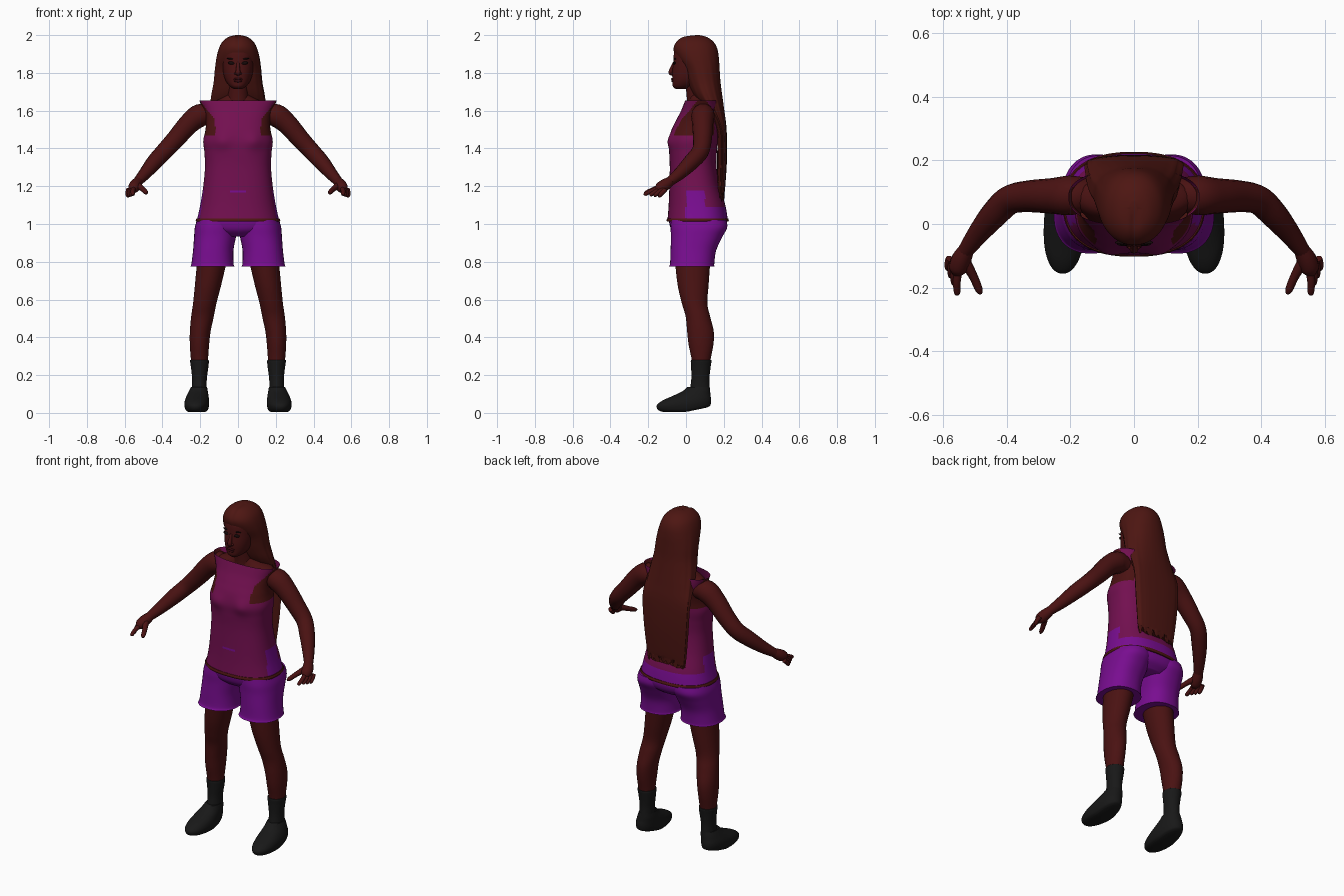
import bpy, bmesh, math, random
from mathutils import Vector

random.seed(4)
if "Cube" in bpy.data.objects:
    bpy.data.objects.remove(bpy.data.objects["Cube"])


def material(name, r, g, b):
    m = bpy.data.materials.new(name)
    m.diffuse_color = (r, g, b, 1)
    m.use_nodes = True
    m.node_tree.nodes["Principled BSDF"].inputs["Base Color"].default_value = (r, g, b, 1)
    return m


SKIN = material("skin", .068, .006, .006)
HAIR = material("dark red hair", .075, .008, .006)
PINK = material("magenta cloth", .17, .005, .08)
PURPLE = material("purple cloth", .19, .004, .28)
BLACK = material("black leather", .009, .009, .009)
DARK = material("eye dark", .008, .003, .003)
LIP = material("lip red", .05, .004, .006)


def finish(ob, angle=50):
    bpy.ops.object.select_all(action='DESELECT')
    ob.select_set(True)
    bpy.context.view_layer.objects.active = ob
    bpy.ops.object.shade_smooth_by_angle(angle=math.radians(angle))
    return ob


def smooth_rows(rows, k):
    """Catmull-Rom interpolation through the section rows."""
    out = []
    for i in range(len(rows) - 1):
        a, b, c, d = (rows[min(max(i + o, 0), len(rows) - 1)] for o in (-1, 0, 1, 2))
        for j in range(k):
            t = j / k
            out.append([(2 * q + (r - p) * t + (2 * p - 5 * q + 4 * r - s) * t * t
                         + (3 * q - p - 3 * r + s) * t ** 3) / 2
                        for p, q, r, s in zip(a, b, c, d)])
    return out + [list(rows[-1])]


def loft(name, rows, mats, n=40, k=5, power=2, caps=True, shape=None, rule=None):
    """Stack rounded sections; each row is z, centre x, front y, back y, half width."""
    bm = bmesh.new()
    rings = []
    for z, cx, y0, y1, rx in smooth_rows(rows, k):
        ring = []
        for i in range(n):
            a = 2 * math.pi * (i + .5) / n
            c, s = math.cos(a), math.sin(a)
            e = 2 / power
            p = Vector((cx + rx * math.copysign(abs(c) ** e, c),
                        (y0 + y1) / 2 + (y1 - y0) / 2 * math.copysign(abs(s) ** e, s), z))
            ring.append(bm.verts.new(shape(p, a) if shape else p))
        rings.append(ring)
    for lo, hi in zip(rings, rings[1:]):
        for i in range(n):
            j = (i + 1) % n
            bm.faces.new((lo[i], lo[j], hi[j], hi[i]))
    if caps:
        bm.faces.new(rings[0][::-1])
        bm.faces.new(rings[-1])
    if rule:
        for f in bm.faces:
            f.material_index = rule(f.calc_center_median())
    bmesh.ops.recalc_face_normals(bm, faces=bm.faces)
    me = bpy.data.meshes.new(name)
    bm.to_mesh(me)
    bm.free()
    for m in mats:
        me.materials.append(m)
    ob = bpy.data.objects.new(name, me)
    bpy.context.collection.objects.link(ob)
    return finish(ob)


def tube(name, points, mat):
    """Round limb; each point is x, y, z, radius."""
    cu = bpy.data.curves.new(name, 'CURVE')
    cu.dimensions = '3D'
    cu.bevel_depth = 1
    cu.bevel_resolution = 5
    cu.use_fill_caps = True
    pts = smooth_rows(points, 5)
    sp = cu.splines.new('POLY')
    sp.points.add(len(pts) - 1)
    for q, (x, y, z, r) in zip(sp.points, pts):
        q.co = (x, y, z, 1)
        q.radius = r
    cu.materials.append(mat)
    ob = bpy.data.objects.new(name, cu)
    bpy.context.collection.objects.link(ob)
    finish_select = [o.select_set(False) for o in bpy.context.selected_objects]
    ob.select_set(True)
    bpy.context.view_layer.objects.active = ob
    bpy.ops.object.convert(target='MESH')
    return finish(bpy.context.object)


def ball(name, loc, size, mat, tilt=0):
    bpy.ops.mesh.primitive_uv_sphere_add(segments=16, ring_count=10, location=loc, rotation=(0, tilt, 0))
    ob = bpy.context.object
    ob.name = name
    ob.scale = size
    ob.data.materials.append(mat)
    return finish(ob, 180)


# Head, neck and shoulders
loft("head", [(1.715, 0, -.055, .0, .022), (1.73, 0, -.07, .05, .045), (1.76, 0, -.072, .09, .066),
              (1.8, 0, -.073, .12, .078), (1.85, 0, -.068, .14, .085), (1.91, 0, -.062, .14, .084),
              (1.95, 0, -.035, .12, .07), (1.975, 0, .01, .09, .03)], [SKIN], power=2.2)
loft("neck", [(1.56, 0, .0, .13, .07), (1.65, 0, .005, .13, .058), (1.76, 0, -.005, .11, .055)], [SKIN])
loft("shoulders", [(1.4, 0, -.05, .15, .15), (1.52, 0, -.04, .16, .16), (1.6, 0, -.005, .16, .185),
                   (1.635, 0, .01, .155, .165), (1.66, 0, .015, .14, .1), (1.69, 0, .02, .13, .055)], [SKIN])
tube("nose", [(0, -.062, 1.855, .008), (0, -.074, 1.825, .01), (0, -.08, 1.803, .013),
              (0, -.07, 1.792, .01)], SKIN)
ball("upper_lip", (0, -.071, 1.768), (.025, .008, .006), LIP)
ball("lower_lip", (0, -.07, 1.757), (.021, .008, .007), LIP)
for s, side in ((1, "left_"), (-1, "right_")):
    ball(side + "eye", (s * .035, -.062, 1.852), (.019, .007, .008), DARK, s * -.1)
    ball(side + "brow", (s * .037, -.058, 1.874), (.023, .006, .004), DARK, s * -.1)
    ball(side + "nostril_wing", (s * .012, -.072, 1.798), (.008, .009, .007), SKIN)


# Long straight hair with fine strands and an uneven lower edge
def strands(p, a):
    fall = min(1, max(0, (1.95 - p.z) * 3))
    w = 1 + .018 * fall * math.sin(a * 14) + .01 * fall * math.sin(a * 23 + 1)
    p.x *= w
    if p.z > 1.88 and p.y < .05:
        p.z -= .006 * math.exp(-(p.x / .012) ** 2)
    if p.z < 1.16:
        p.z += random.uniform(-.02, .035)
    return p


loft("hair", [(1.135, 0, .17, .2, .12), (1.2, 0, .165, .208, .13), (1.35, 0, .165, .217, .145),
              (1.5, 0, .16, .215, .153), (1.6, 0, .1, .203, .148), (1.68, 0, .04, .192, .14),
              (1.75, 0, .008, .183, .128), (1.82, 0, -.015, .178, .122), (1.88, 0, -.05, .174, .114),
              (1.93, 0, -.066, .165, .101), (1.965, 0, -.052, .145, .082), (1.99, 0, -.02, .11, .05),
              (2.0, 0, .03, .07, .012)], [HAIR], n=72, power=2.15, shape=strands)


# Sleeveless top: cloth, armholes and shorts showing under its cut hem
def bust(p, a):
    if p.y < .03:
        p.y -= .014 * math.exp(-((abs(p.x) - .085) / .045) ** 2 - ((p.z - 1.44) / .045) ** 2)
    return p


def top_colours(c):
    x = abs(c.x)
    if 1.465 < c.z < 1.65 and -.2 < c.y < .15 and x > .12 + max(0, c.z - 1.55) * .8:
        return 1
    if c.y > 0 and c.z < (1.18 if c.y < .1 else 1.09):
        return 2
    if c.y < 0 and x < .035 and 1.163 < c.z < 1.178:
        return 2
    return 0


loft("sleeveless_top", [(1.02, 0, -.098, .222, .218), (1.1, 0, -.092, .208, .2), (1.2, 0, -.088, .178, .184),
                        (1.3, 0, -.086, .162, .175), (1.38, 0, -.089, .163, .178), (1.44, 0, -.09, .168, .184),
                        (1.5, 0, -.076, .174, .172), (1.55, 0, -.052, .18, .17), (1.6, 0, -.026, .182, .182),
                        (1.655, 0, -.004, .172, .206)],
     [PINK, SKIN, PURPLE], n=96, k=9, power=2.4, caps=False, shape=bust, rule=top_colours)
loft("hem_band", [(1.012, 0, -.101, .224, .221), (1.02, 0, -.103, .227, .224), (1.03, 0, -.1, .223, .22)],
     [HAIR], n=64, power=2.4)
loft("shorts_seat", [(.935, 0, -.04, .17, .11), (.965, 0, -.075, .205, .19), (1.0, 0, -.088, .218, .221),
                     (1.03, 0, -.09, .215, .212)], [PURPLE], n=48, power=2.4)

# Limbs, made once for each side
for s, side in ((1, "left_"), (-1, "right_")):
    loft(side + "shorts_leg", [(.775, s * .135, -.093, .152, .117), (.79, s * .135, -.085, .15, .112),
                               (.86, s * .131, -.082, .16, .107), (.93, s * .122, -.08, .192, .111),
                               (.98, s * .117, -.082, .218, .112), (1.02, s * .11, -.08, .215, .108)],
         [PURPLE], power=2.3)
    loft(side + "leg", [(.2, s * .202, .035, .122, .036), (.28, s * .204, .03, .13, .045),
                        (.36, s * .204, .014, .145, .051), (.43, s * .2, .006, .147, .055),
                        (.51, s * .188, -.002, .128, .06), (.58, s * .176, -.022, .113, .062),
                        (.68, s * .158, -.045, .12, .07), (.82, s * .135, -.06, .13, .08)], [SKIN])
    loft(side + "sock", [(.12, s * .205, .02, .127, .04), (.18, s * .204, .028, .124, .039),
                         (.24, s * .203, .027, .13, .046), (.275, s * .204, .025, .135, .05),
                         (.28, s * .204, .03, .13, .045)], [BLACK])

    def sole_lift(p, a):
        p.z += max(0, p.y) * .22 * max(0, 1 - p.z / .1)
        p.x += s * .02 * max(0, -p.y) * 2
        return p

    loft(side + "shoe", [(.005, s * .218, -.12, .11, .045), (.015, s * .218, -.148, .128, .058),
                         (.04, s * .218, -.155, .133, .065), (.065, s * .217, -.125, .133, .064),
                         (.09, s * .214, -.07, .13, .058), (.115, s * .21, -.018, .128, .05),
                         (.138, s * .206, .008, .125, .042)], [BLACK], power=2.2, shape=sole_lift)
    tube(side + "arm", [(s * .14, .095, 1.575, .05), (s * .2, .09, 1.575, .062), (s * .26, .088, 1.53, .056),
                        (s * .33, .087, 1.45, .05), (s * .39, .076, 1.385, .046), (s * .44, .03, 1.33, .043),
                        (s * .49, -.03, 1.27, .034), (s * .53, -.085, 1.225, .025)], SKIN)
    tube(side + "palm", [(s * .525, -.078, 1.23, .024), (s * .542, -.11, 1.208, .031),
                         (s * .553, -.14, 1.19, .029), (s * .558, -.158, 1.18, .014)], SKIN)
    tube(side + "thumb", [(s * .53, -.12, 1.205, .018), (s * .505, -.165, 1.185, .014),
                          (s * .488, -.205, 1.168, .012), (s * .482, -.22, 1.163, .005)], SKIN)
    # Index finger reaches forward, the others curl under
    for i, finger in enumerate(("index", "middle", "ring", "little")):
        x, y = .552 + i * .009, -.145 + i * .012
        reach = (.07, .052, .043, .032)[i]
        tube(side + finger + "_finger", [(s * x, y, 1.188 - i * .002, .013),
                                         (s * (x + .005), y - reach * .55, 1.174 - i * .003, .012),
                                         (s * (x + .004), y - reach, 1.158 - i * .003, .01),
                                         (s * (x + .003), y - reach - .006, 1.153 - i * .002, .004)], SKIN)
